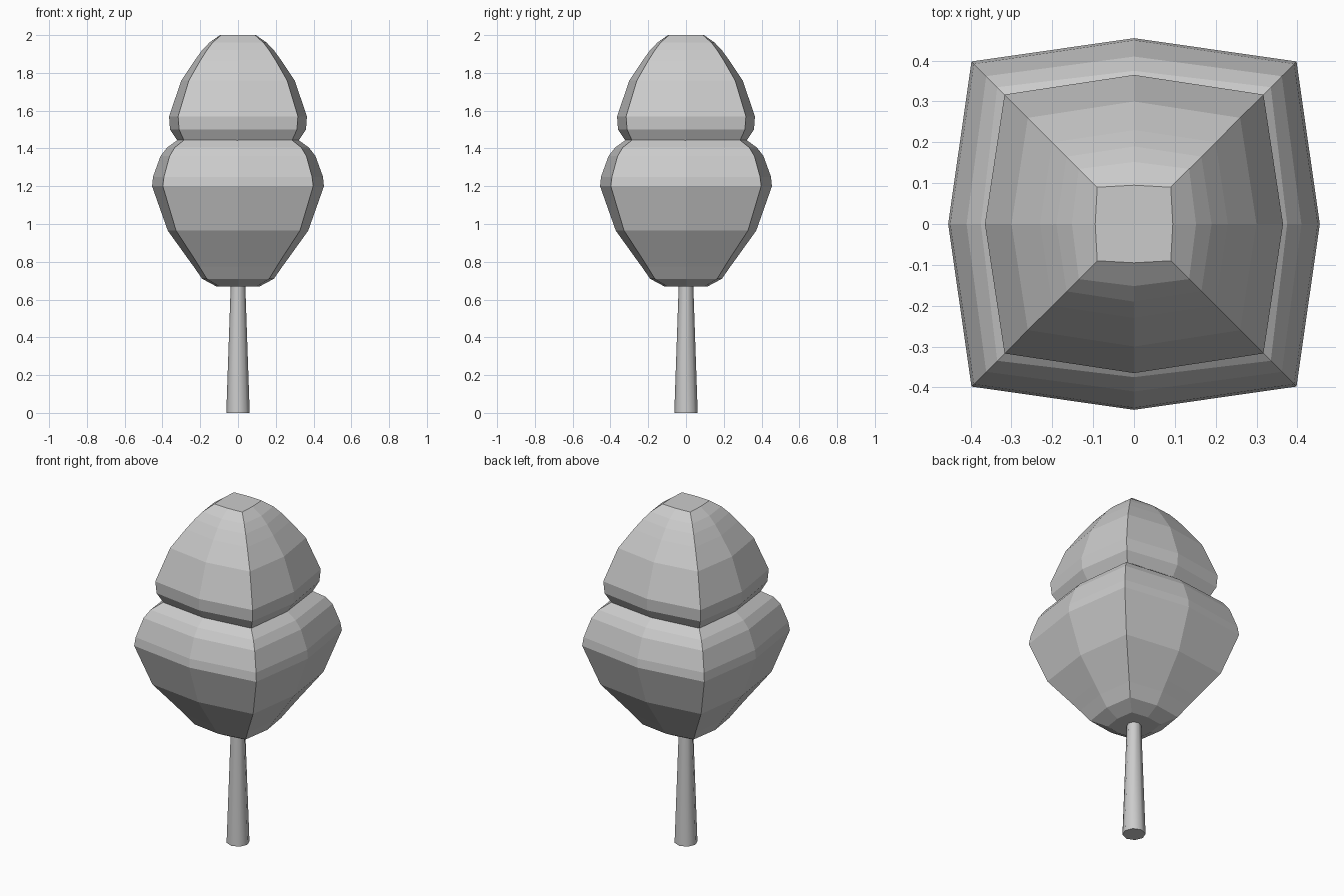
import bpy
import bmesh
import math

if "Cube" in bpy.data.objects:
    bpy.data.objects.remove(bpy.data.objects["Cube"])

grey = bpy.data.materials.new("plain grey")
grey.diffuse_color = (0.6, 0.6, 0.6, 1)
grey.use_nodes = True
grey.node_tree.nodes["Principled BSDF"].inputs["Base Color"].default_value = grey.diffuse_color


def loft(name, rings):
    """Join rings of points bottom to top and cap both ends."""
    bm = bmesh.new()
    loops = [[bm.verts.new(p) for p in ring] for ring in rings]
    for a, b in zip(loops, loops[1:]):
        n = len(a)
        for i in range(n):
            j = (i + 1) % n
            bm.faces.new((a[i], a[j], b[j], b[i]))
    bm.faces.new(loops[0][::-1])
    bm.faces.new(loops[-1])
    bmesh.ops.recalc_face_normals(bm, faces=bm.faces)
    mesh = bpy.data.meshes.new(name)
    bm.to_mesh(mesh)
    bm.free()
    mesh.materials.append(grey)
    obj = bpy.data.objects.new(name, mesh)
    bpy.context.collection.objects.link(obj)
    return obj


def bulged_square(corner, mid, z):
    """Square ring whose side midpoints are pushed outwards."""
    return [(mid, 0, z), (corner, corner, z), (0, mid, z), (-corner, corner, z),
            (-mid, 0, z), (-corner, -corner, z), (0, -mid, z), (corner, -corner, z)]


# Foliage profiles: corner half width, side half width, height
lower = [(0.10, 0.115, 0.67), (0.165, 0.19, 0.71), (0.205, 0.235, 0.775),
         (0.24, 0.275, 0.83), (0.328, 0.372, 0.965), (0.398, 0.455, 1.20),
         (0.392, 0.45, 1.25), (0.362, 0.41, 1.36), (0.335, 0.375, 1.405),
         (0.285, 0.32, 1.445), (0.20, 0.23, 1.48)]
upper = [(0.20, 0.23, 1.38), (0.285, 0.32, 1.44), (0.312, 0.36, 1.50),
         (0.317, 0.365, 1.57), (0.26, 0.30, 1.76), (0.20, 0.23, 1.865),
         (0.165, 0.19, 1.92), (0.135, 0.152, 1.96), (0.09, 0.095, 2.0)]
loft("lower_foliage", [bulged_square(*r) for r in lower])
loft("upper_foliage", [bulged_square(*r) for r in upper])

# Tapered trunk, running slightly into the foliage
trunk = loft("trunk", [
    [(r * math.cos(i * math.pi / 4), r * math.sin(i * math.pi / 4), z) for i in range(8)]
    for r, z in ((0.062, 0.0), (0.036, 0.75))])
bpy.context.view_layer.objects.active = trunk
trunk.select_set(True)
bpy.ops.object.shade_smooth_by_angle(angle=math.radians(60))
